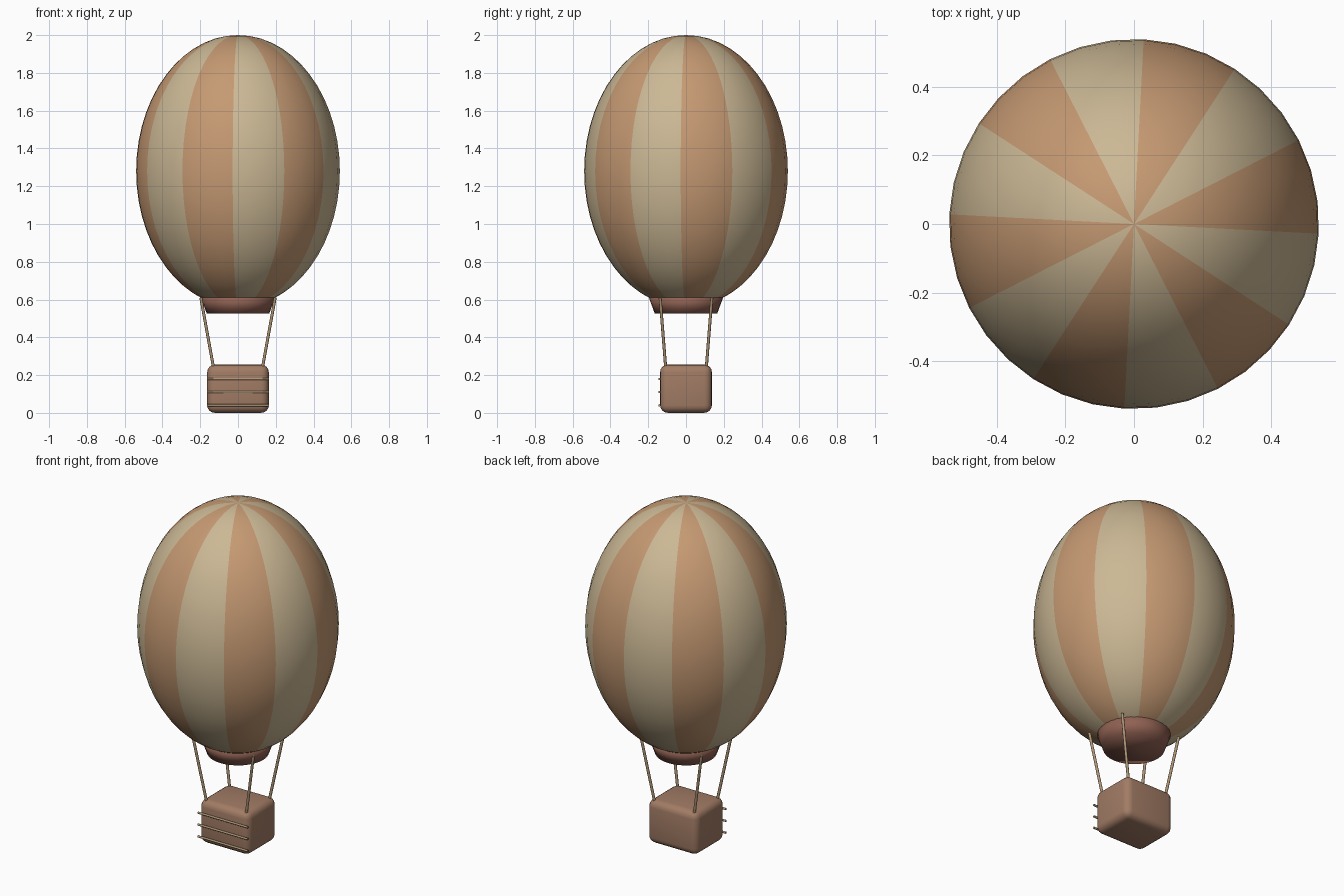
import bpy, math
from mathutils import Vector

if "Cube" in bpy.data.objects:
    bpy.data.objects.remove(bpy.data.objects["Cube"])


def material(name, rgb):
    m = bpy.data.materials.new(name)
    m.diffuse_color = (*rgb, 1)
    m.use_nodes = True
    m.node_tree.nodes["Principled BSDF"].inputs["Base Color"].default_value = m.diffuse_color
    return m


CREAM = material("cream_cloth", (0.60, 0.48, 0.30))
ORANGE = material("orange_cloth", (0.56, 0.32, 0.17))
SKIRT = material("skirt_cloth", (0.28, 0.12, 0.085))
WICKER = material("wicker", (0.36, 0.20, 0.13))
ROPE = material("rope", (0.42, 0.30, 0.18))


def finish(name, mat):
    ob = bpy.context.object
    ob.name = name
    ob.data.materials.append(mat)
    bpy.ops.object.shade_smooth()
    return ob


def rod(name, a, b, r, mat):
    a, b = Vector(a), Vector(b)
    bpy.ops.mesh.primitive_cylinder_add(vertices=10, radius=r, depth=(b - a).length,
                                        location=(a + b) / 2)
    ob = finish(name, mat)
    ob.rotation_euler = (b - a).to_track_quat('Z', 'Y').to_euler()
    bpy.ops.object.shade_smooth_by_angle(angle=math.radians(40))


# Envelope: stretched sphere with twelve striped gores
bpy.ops.mesh.primitive_uv_sphere_add(segments=36, ring_count=28, radius=1, location=(0, 0, 1.28))
envelope = finish("envelope", ORANGE)
envelope.data.materials.append(CREAM)
envelope.scale = (0.54, 0.54, 0.72)
envelope.rotation_euler.z = math.radians(-3)
for p in envelope.data.polygons:
    angle = math.degrees(math.atan2(p.center.y, p.center.x)) % 360
    p.material_index = int(angle // 30) % 2

# Skirt under the envelope
bpy.ops.mesh.primitive_cone_add(vertices=32, radius1=0.165, radius2=0.202, depth=0.10,
                                location=(0, 0, 0.575))
finish("skirt", SKIRT)

# Basket: rounded box
bpy.ops.mesh.primitive_cube_add(size=1, location=(0, 0, 0.128))
basket = bpy.context.object
basket.scale = (0.326, 0.274, 0.255)
bpy.ops.object.transform_apply(location=False, rotation=False, scale=True)
finish("basket", WICKER)
bevel = basket.modifiers.new("rounding", 'BEVEL')
bevel.width = 0.04
bevel.segments = 4

# Woven bands on the front of the basket
for i, z in enumerate((0.04, 0.11, 0.18)):
    rod(f"basket_band_{i + 1}", (-0.163, -0.141, z), (0.163, -0.141, z), 0.006, ROPE)

# Four suspension ropes
for sx in (-1, 1):
    for sy in (-1, 1):
        name = f"rope_{'front' if sy < 0 else 'back'}_{'left' if sx < 0 else 'right'}"
        rod(name, (sx * 0.126, sy * 0.106, 0.22), (sx * 0.197, sy * 0.137, 0.61), 0.008, ROPE)
